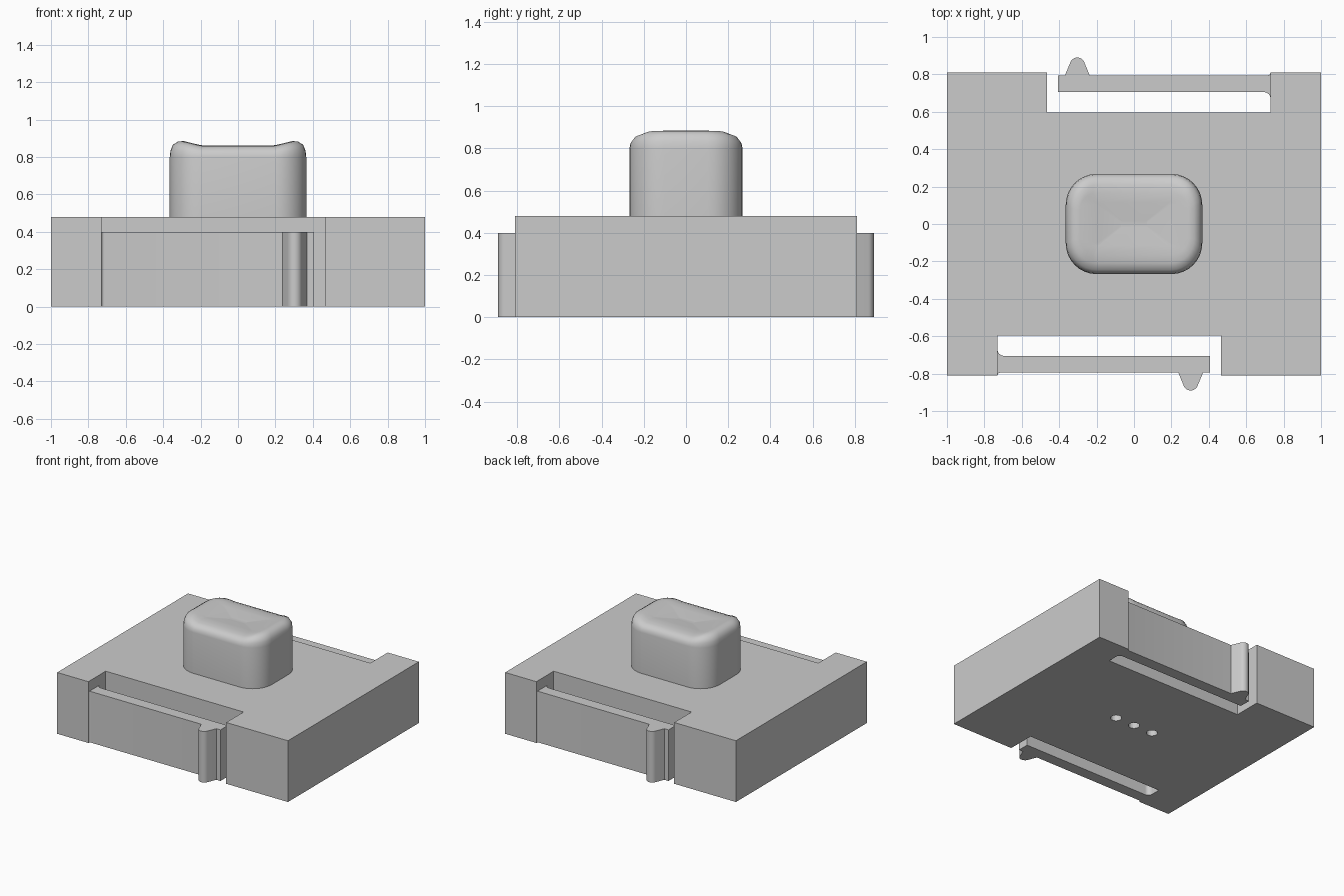
import bpy, bmesh, math

cube = bpy.data.objects.get("Cube")
if cube:
    bpy.data.objects.remove(cube)

grey = bpy.data.materials.new("plain_grey")
grey.use_nodes = True
colour = (0.6, 0.6, 0.6, 1)
grey.diffuse_color = colour
grey.node_tree.nodes["Principled BSDF"].inputs["Base Color"].default_value = colour


def finish(bm, name, smooth=None):
    bmesh.ops.recalc_face_normals(bm, faces=bm.faces)
    mesh = bpy.data.meshes.new(name)
    bm.to_mesh(mesh)
    bm.free()
    mesh.materials.append(grey)
    ob = bpy.data.objects.new(name, mesh)
    bpy.context.collection.objects.link(ob)
    if smooth:
        bpy.ops.object.select_all(action='DESELECT')
        ob.select_set(True)
        bpy.context.view_layer.objects.active = ob
        bpy.ops.object.shade_smooth_by_angle(angle=math.radians(smooth))
    return ob


def prism(name, outline, height, smooth=None):
    bm = bmesh.new()
    face = bm.faces.new([bm.verts.new((x, y, 0)) for x, y in outline])
    made = bmesh.ops.extrude_face_region(bm, geom=[face])["geom"]
    for v in made:
        if isinstance(v, bmesh.types.BMVert):
            v.co.z = height
    return finish(bm, name, smooth)


def turned(points):
    return [(-x, -y) for x, y in points]


def arc(cx, cy, r, start, end, steps=8):
    angles = [math.radians(start + (end - start) * i / steps) for i in range(steps + 1)]
    return [(cx + r * math.cos(a), cy + r * math.sin(a)) for a in angles]


# Base block with a notch in the front and back edges
half = [(1, 0.81), (0.73, 0.81), (0.73, 0.595), (-0.465, 0.595), (-0.465, 0.81), (-1, 0.81)]
base = prism("base_block", half + turned(half), 0.48)

# Spring arms with a rounded catch near the free end
arm = [(-0.405, 0.705)]
arm += arc(0.695, 0.67, 0.035, 90, 0)
arm += [(0.73, 0.81)] + arc(0.715, 0.81, 0.015, 0, -90, 4)
arm += [(-0.237, 0.795)]
arm += arc(-0.303, 0.85, 0.04, 20, 160, 12)
arm += [(-0.369, 0.795), (-0.405, 0.795)]
prism("back_spring_arm", arm, 0.40, 35)
prism("front_spring_arm", turned(arm), 0.40, 35)

# Three small blind holes in the underside
bm = bmesh.new()
for x in (-0.167, 0, 0.167):
    made = bmesh.ops.create_cone(bm, cap_ends=True, segments=24, radius1=0.04,
                                 radius2=0.04, depth=0.4)
    bmesh.ops.translate(bm, verts=made["verts"], vec=(x, 0, 0))
cutter = finish(bm, "hole_cutter")
cutter.hide_render = True
cutter.hide_viewport = True
cutter.display_type = 'WIRE'
cut = base.modifiers.new("holes", 'BOOLEAN')
cut.object = cutter
cut.operation = 'DIFFERENCE'
cut.solver = 'EXACT'

# Push button: rounded rings as half width, half depth, corner radius, end height, side height
rings = [
    (0.365, 0.268, 0.165, 0.48, 0.48),
    (0.365, 0.268, 0.165, 0.80, 0.80),
    (0.361, 0.263, 0.16, 0.835, 0.825),
    (0.348, 0.245, 0.15, 0.865, 0.847),
    (0.322, 0.21, 0.13, 0.882, 0.859),
    (0.29, 0.165, 0.09, 0.885, 0.862),
    (0.20, 0.115, 0.01, 0.862, 0.862),
    (0.07, 0.015, 0.005, 0.845, 0.845),
]
bm = bmesh.new()
loops = []
for hx, hy, r, end_z, side_z in rings:
    loop = []
    for sx, sy, a in ((1, 1, 0), (-1, 1, 90), (-1, -1, 180), (1, -1, 270)):
        for x, y in arc(sx * (hx - r), sy * (hy - r), r, a, a + 90):
            t = min(1, max(0, (abs(x) - 0.2) / 0.09))
            loop.append(bm.verts.new((x, y, side_z + (end_z - side_z) * t)))
    loops.append(loop)
for low, high in zip(loops, loops[1:]):
    for i in range(len(low)):
        j = (i + 1) % len(low)
        bm.faces.new((low[i], low[j], high[j], high[i]))
bm.faces.new(loops[0][::-1])
bm.faces.new(loops[-1])
finish(bm, "push_button", 40)
